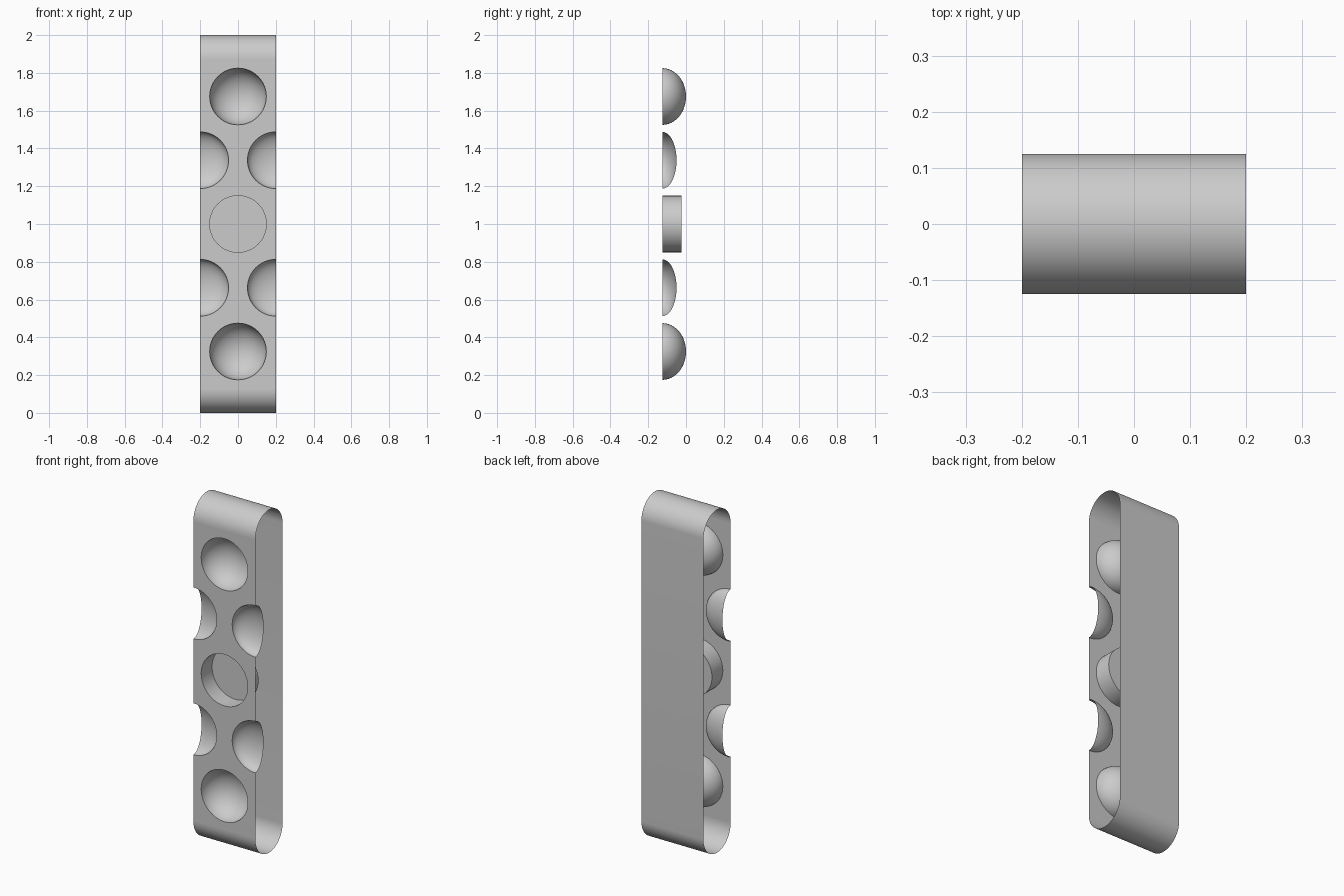
import bpy, bmesh
from math import sin, cos, pi

if "Cube" in bpy.data.objects:
    bpy.data.objects.remove(bpy.data.objects["Cube"], do_unlink=True)

HALF_W, R, TOP = 0.2, 0.125, 2.0      # half width, end radius, height
HOLE, SEG = 0.15, 64                  # recess radius, segments per circle
MID, STEP = 1.0, 0.3375               # centre height, recess spacing

grey = bpy.data.materials.new("light grey")
grey.use_nodes = True
grey.diffuse_color = (0.6, 0.6, 0.6, 1)
grey.node_tree.nodes["Principled BSDF"].inputs["Base Color"].default_value = (0.6, 0.6, 0.6, 1)


def finish(bm, name):
    mesh = bpy.data.meshes.new(name)
    bm.to_mesh(mesh)
    bm.free()
    mesh.materials.append(grey)
    obj = bpy.data.objects.new(name, mesh)
    bpy.context.collection.objects.link(obj)
    bpy.ops.object.select_all(action="DESELECT")
    obj.select_set(True)
    bpy.context.view_layer.objects.active = obj
    bpy.ops.object.shade_smooth_by_angle(angle=pi / 6)
    return obj


def arc(cx, cz, start, end, radius=HOLE):
    """Points (x, z) along an arc, at the shared circle resolution."""
    n = round(abs(end - start) / (2 * pi) * SEG)
    return [(cx + radius * cos(start + (end - start) * i / n),
             cz + radius * sin(start + (end - start) * i / n)) for i in range(n + 1)]


def recess(name, cx, cz, profile, start=0, end=2 * pi):
    """Revolve a (radius, depth) profile inwards from the front panel."""
    bm = bmesh.new()
    rings = [[bm.verts.new((x, depth - R, z)) for x, z in arc(cx, cz, start, end, r)]
             for r, depth in profile]
    for outer, inner in zip(rings, rings[1:]):
        for i in range(len(outer) - 1):
            bm.faces.new((outer[i], outer[i + 1], inner[i + 1], inner[i]))
    bmesh.ops.remove_doubles(bm, verts=bm.verts, dist=1e-5)
    finish(bm, name)


def bowl(depth, n=16):
    return [(HOLE * cos(pi / 2 * i / n), depth * sin(pi / 2 * i / n)) for i in range(n + 1)]


# Wrap-around wall: rounded top, flat back, rounded bottom, open at both sides
path = [(-y, z) for y, z in arc(0, TOP - R, 0, pi, R)]
path += [(y, z) for y, z in arc(0, R, 0, -pi, R)]
bm = bmesh.new()
pairs = [[bm.verts.new((x, y, z)) for x in (-HALF_W, HALF_W)] for y, z in path]
for a, b in zip(pairs, pairs[1:]):
    bm.faces.new((a[0], a[1], b[1], b[0]))
finish(bm, "wrap_wall")

# Front panel: side notches in its outline, three round holes
outline = [(-HALF_W, R), (HALF_W, R)]
for k in (-1, 1):
    outline += arc(HALF_W, MID + k * STEP, 1.5 * pi, 0.5 * pi)
outline += [(HALF_W, TOP - R), (-HALF_W, TOP - R)]
for k in (1, -1):
    outline += arc(-HALF_W, MID + k * STEP, 0.5 * pi, -0.5 * pi)
holes = [arc(0, MID + k * STEP, 0, 2 * pi)[:-1] for k in (-2, 0, 2)]
bm = bmesh.new()
for loop in [outline] + holes:
    verts = [bm.verts.new((x, -R, z)) for x, z in loop]
    for a, b in zip(verts, verts[1:] + verts[:1]):
        bm.edges.new((a, b))
bmesh.ops.triangle_fill(bm, edges=bm.edges[:], use_beauty=True, normal=(0, -1, 0))
bm.normal_update()
bmesh.ops.reverse_faces(bm, faces=[f for f in bm.faces if f.normal.y > 0])
finish(bm, "front_panel")

# Deep bowls at top and bottom, flat-floored cup in the middle
recess("upper_bowl", 0, MID + 2 * STEP, bowl(R))
recess("lower_bowl", 0, MID - 2 * STEP, bowl(R))
recess("centre_cup", 0, MID, [(HOLE, 0), (HOLE, 0.1), (0, 0.1)])

# Shallow half bowls cut by the open sides
for label, k in (("upper", 1), ("lower", -1)):
    z = MID + k * STEP
    recess(label + "_left_half_bowl", HALF_W, z, bowl(0.075), 0.5 * pi, 1.5 * pi)
    recess(label + "_right_half_bowl", -HALF_W, z, bowl(0.075), -0.5 * pi, 0.5 * pi)
